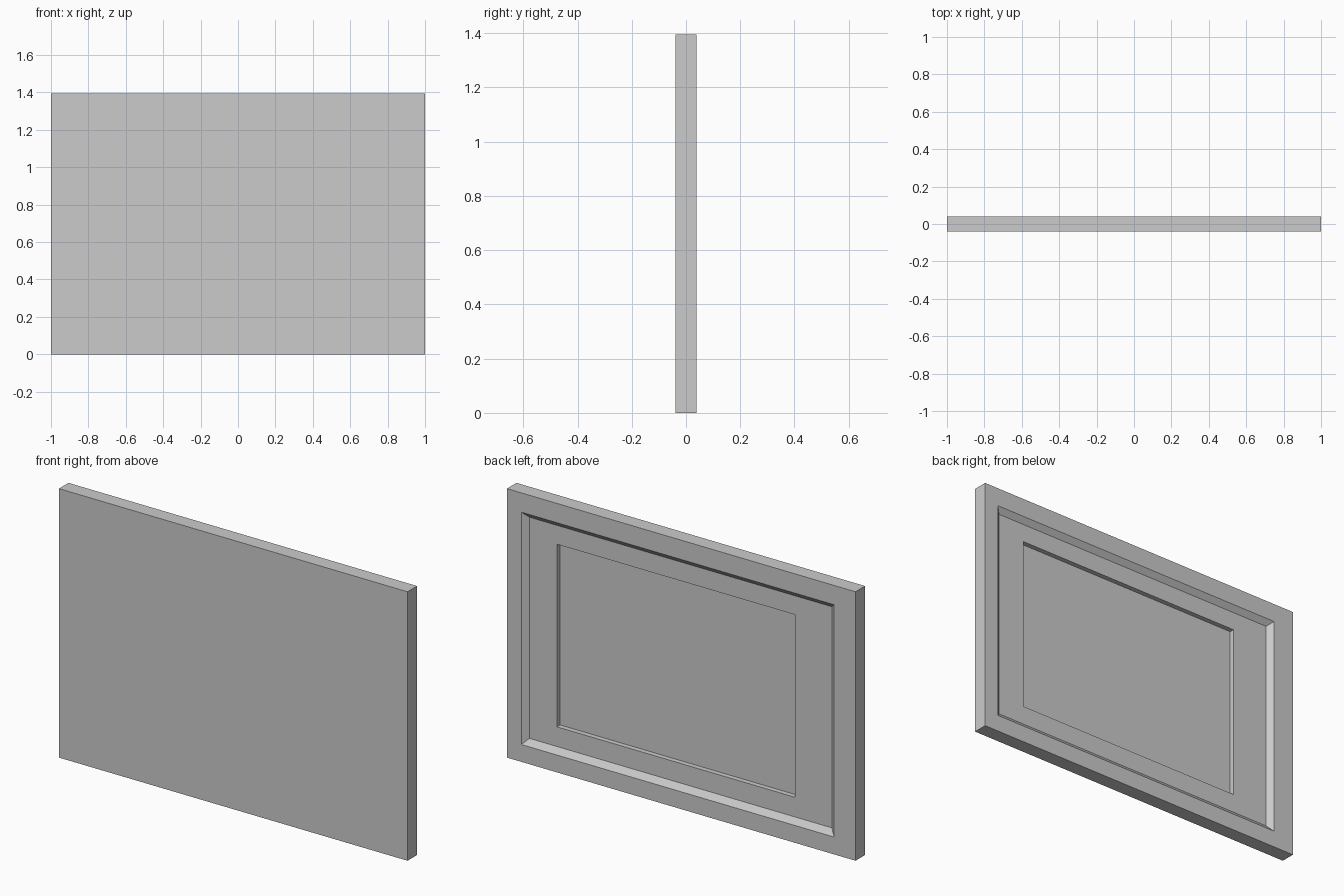
import bpy
import bmesh

if "Cube" in bpy.data.objects:
    bpy.data.objects.remove(bpy.data.objects["Cube"])

HEIGHT = 1.395
HALF_DEPTH = 0.039


def rect_ring(bm, x0, x1, z0, z1, y):
    """Four corner vertices of an upright rectangle at depth y."""
    return [bm.verts.new((x, y, z)) for x, z in
            ((x0, z0), (x1, z0), (x1, z1), (x0, z1))]


def bridge(bm, a, b):
    for i in range(4):
        j = (i + 1) % 4
        bm.faces.new((a[i], a[j], b[j], b[i]))


# Concentric outlines, from the flat front round to the stepped back
outlines = [
    (-1.0, 1.0, 0.0, HEIGHT, -HALF_DEPTH),      # front edge
    (-1.0, 1.0, 0.0, HEIGHT, HALF_DEPTH),       # back edge
    (-0.877, 0.918, 0.09, 1.295, HALF_DEPTH),   # outer recess lip
    (-0.847, 0.888, 0.12, 1.267, 0.014),        # foot of sloped wall
    (-0.635, 0.731, 0.222, 1.169, 0.014),       # inner recess lip
    (-0.635, 0.731, 0.222, 1.169, -0.012),      # inner recess floor
]

bm = bmesh.new()
rings = [rect_ring(bm, *o) for o in outlines]
for a, b in zip(rings, rings[1:]):
    bridge(bm, a, b)
bm.faces.new(rings[0])
bm.faces.new(rings[-1])
bmesh.ops.recalc_face_normals(bm, faces=bm.faces)

# Panel with a stepped recess in its back
mesh = bpy.data.meshes.new("recessed_panel")
bm.to_mesh(mesh)
bm.free()
panel = bpy.data.objects.new("recessed_panel", mesh)
bpy.context.collection.objects.link(panel)
